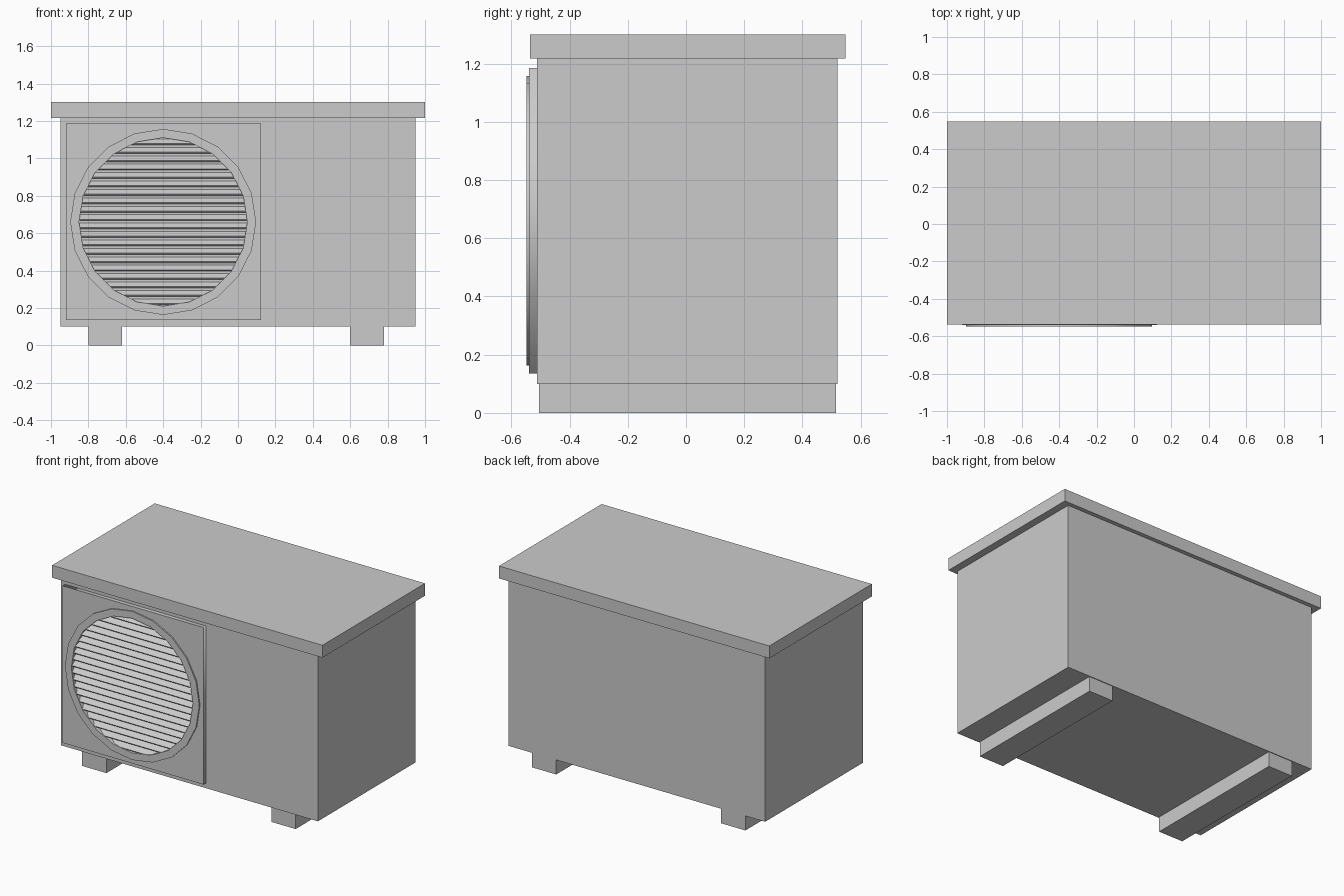
import bpy
import math

if "Cube" in bpy.data.objects:
    bpy.data.objects.remove(bpy.data.objects["Cube"])

CX, CZ = -0.40, 0.66      # fan centre on the front face
R_OUT, R_IN = 0.497, 0.45


def box(name, x, y, z):
    bpy.ops.mesh.primitive_cube_add(
        size=1, location=[(a + b) / 2 for a, b in (x, y, z)])
    ob = bpy.context.object
    ob.name = name
    ob.scale = [b - a for a, b in (x, y, z)]
    bpy.ops.object.transform_apply(location=False, rotation=False, scale=True)
    return ob


def circle(r, n=20):
    return [(CX + r * math.sin(2 * math.pi * i / n),
             CZ + r * math.cos(2 * math.pi * i / n)) for i in range(n)]


def plate(name, loops, y0, y1):
    """Flat plate in the xz plane; the inner loop becomes a hole."""
    cu = bpy.data.curves.new(name, 'CURVE')
    cu.dimensions = '2D'
    cu.fill_mode = 'BOTH'
    cu.extrude = (y1 - y0) / 2
    for pts in loops:
        sp = cu.splines.new('POLY')
        sp.points.add(len(pts) - 1)
        for p, (x, z) in zip(sp.points, pts):
            p.co = (x, z, 0, 1)
        sp.use_cyclic_u = True
    ob = bpy.data.objects.new(name, cu)
    bpy.context.collection.objects.link(ob)
    ob.location.y = (y0 + y1) / 2
    ob.rotation_euler.x = math.pi / 2
    bpy.ops.object.select_all(action='DESELECT')
    ob.select_set(True)
    bpy.context.view_layer.objects.active = ob
    bpy.ops.object.convert(target='MESH')
    bpy.context.object.name = name


# Cabinet, overhanging lid and two feet
box("cabinet", (-0.95, 0.95), (-0.512, 0.52), (0.10, 1.22))
box("lid", (-1, 1), (-0.536, 0.548), (1.217, 1.30))
for side, x in (("left", -0.80), ("right", 0.60)):
    box(side + "_foot", (x, x + 0.18), (-0.505, 0.515), (0, 0.10))

# Front panel with a round opening, and its raised ring
square = [(-0.92, 0.135), (0.123, 0.135), (0.123, 1.185), (-0.92, 1.185)]
plate("fan_panel", [square, circle(R_IN)], -0.539, -0.512)
plate("fan_ring", [circle(R_OUT), circle(R_IN)], -0.548, -0.539)

# Tilted slats, each trimmed to the chord of the opening
COUNT = 20
pitch = 2 * R_IN / COUNT
for i in range(COUNT):
    dz = -R_IN + (i + 0.5) * pitch
    half = math.sqrt(0.465 ** 2 - dz ** 2)
    slat = box(f"slat_{i + 1}", (CX - half, CX + half),
               (-0.547, -0.509), (CZ + dz - 0.005, CZ + dz + 0.005))
    slat.rotation_euler.x = math.radians(40)
